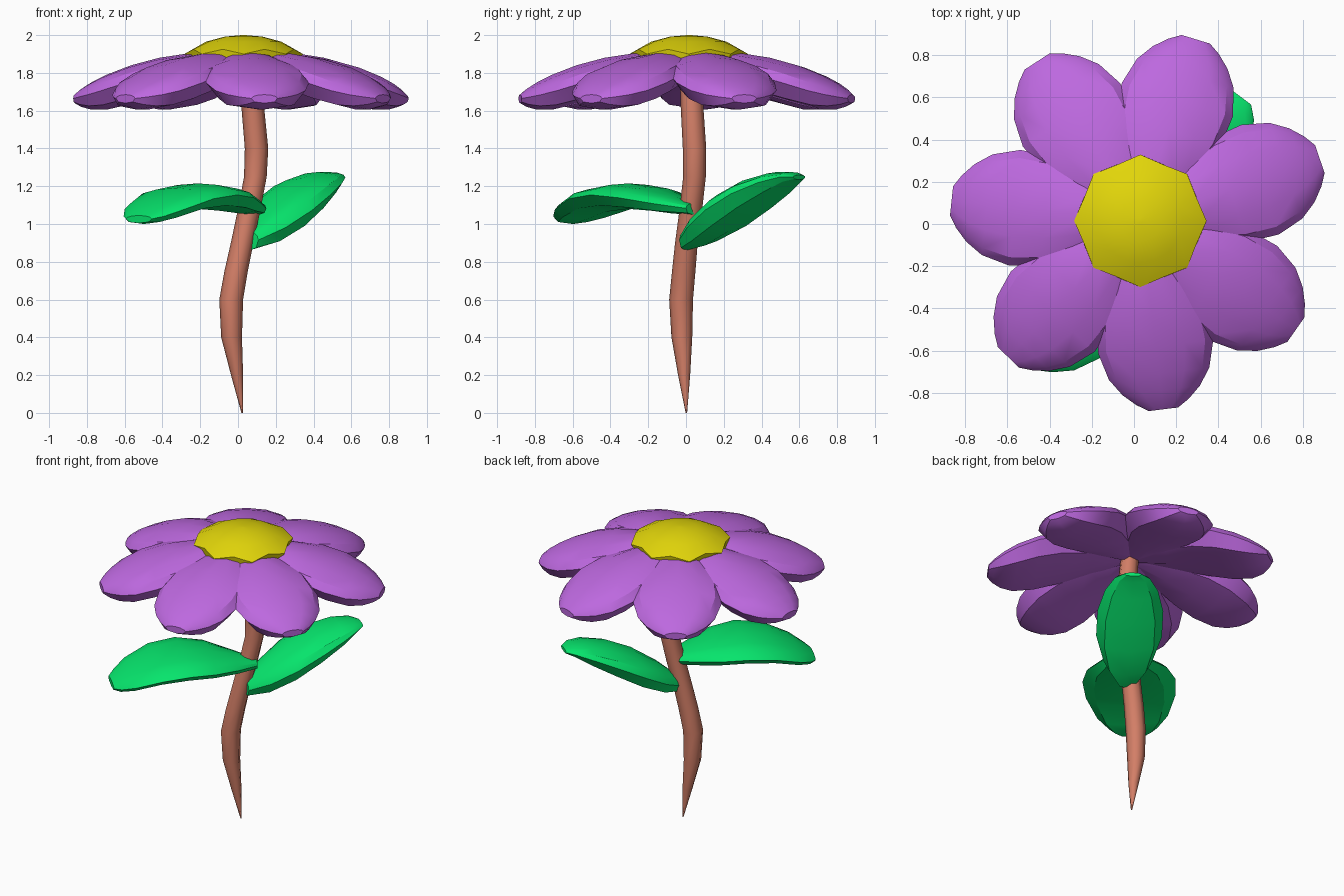
import bpy, math
from mathutils import Vector

if "Cube" in bpy.data.objects:
    bpy.data.objects.remove(bpy.data.objects["Cube"])


def material(name, rgb):
    m = bpy.data.materials.new(name)
    m.diffuse_color = (*rgb, 1)
    m.use_nodes = True
    m.node_tree.nodes["Principled BSDF"].inputs["Base Color"].default_value = m.diffuse_color
    return m


PURPLE = material("purple", (0.51, 0.14, 0.74))
GREEN = material("green", (0.002, 0.78, 0.15))
YELLOW = material("yellow", (0.76, 0.67, 0.003))
BROWN = material("brown", (0.65, 0.21, 0.135))


def loft(name, rings, mat, sharp=30):
    """Skin closed rings of equal size, cap both ends, keep sharp edges."""
    n = len(rings[0])
    verts = [p for r in rings for p in r]
    faces = [tuple(reversed(range(n)))]
    for i in range(len(rings) - 1):
        a = i * n
        for j in range(n):
            k = (j + 1) % n
            faces.append((a + j, a + k, a + n + k, a + n + j))
    faces.append(tuple(range(len(verts) - n, len(verts))))
    me = bpy.data.meshes.new(name)
    me.from_pydata(verts, [], faces)
    me.materials.append(mat)
    ob = bpy.data.objects.new(name, me)
    bpy.context.collection.objects.link(ob)
    bpy.ops.object.select_all(action='DESELECT')
    bpy.context.view_layer.objects.active = ob
    ob.select_set(True)
    bpy.ops.object.shade_smooth_by_angle(angle=math.radians(sharp))
    return ob


# Cross-section of petals and leaves: (share of half width, share of thickness)
SECTION = [(-1, .55), (-.75, .14), (0, 0), (.75, .14), (1, .55),
           (.86, .78), (.5, .94), (0, 1), (-.5, .94), (-.86, .78)]


def blade(name, base, degrees, stations, mat):
    """Stations: distance along, half width, top height, underside height."""
    a = math.radians(degrees)
    d = Vector((math.cos(a), math.sin(a)))
    side = Vector((-d.y, d.x))
    rings = []
    for u, w, top, low in stations:
        ring = []
        for s, h in SECTION:
            p = Vector(base) + d * u + side * (s * w)
            ring.append((p.x, p.y, low + (top - low) * h))
        rings.append(list(reversed(ring)))
    return loft(name, rings, mat)


# Seven drooping petals
CENTRE = (0.03, 0.015)
petal = [(.04, .06, 1.90, 1.76), (.25, .18, 1.91, 1.72), (.45, .26, 1.88, 1.675),
         (.60, .275, 1.84, 1.635), (.73, .24, 1.79, 1.605), (.81, .185, 1.75, 1.605),
         (.865, .125, 1.715, 1.62), (.9, .07, 1.685, 1.64)]
for i, ang in enumerate((73, 123, 174, 226, 277, 325, 19)):
    blade(f"petal_{i + 1}", CENTRE, ang, petal, PURPLE)

# Two leaves
blade("front_leaf", (0.10, 0.02), 226,
      [(-.02, .05, 1.11, 1.05), (.12, .15, 1.15, 1.055), (.28, .25, 1.195, 1.07),
       (.45, .29, 1.215, 1.08), (.62, .28, 1.19, 1.065), (.78, .22, 1.125, 1.02),
       (.86, .15, 1.075, 1.0), (.9, .095, 1.045, 1.005)], GREEN)
blade("back_leaf", (0.06, 0.0), 53,
      [(0, .06, .96, .86), (.12, .15, 1.06, .885), (.28, .205, 1.165, .96),
       (.45, .205, 1.24, 1.06), (.6, .165, 1.275, 1.15), (.70, .11, 1.275, 1.215),
       (.75, .055, 1.26, 1.235)], GREEN)


def circle(cx, cy, z, r, n):
    return [(cx + r * math.cos(j * math.tau / n), cy + r * math.sin(j * math.tau / n), z)
            for j in range(n)]


# Curved stem, pointed at the foot
stem = [(.022, .002, 0, .004), (-.005, -.01, .2, .032), (-.034, -.022, .4, .055),
        (-.036, -.026, .6, .063), (-.01, -.012, .75, .062), (.022, .002, .9, .06),
        (.06, .026, 1.08, .06), (.092, .045, 1.25, .06), (.098, .045, 1.4, .062),
        (.078, .032, 1.62, .06), (.045, .02, 1.85, .055)]
loft("stem", [circle(x, y, z, r, 8) for x, y, z, r in stem], BROWN, 50)

# Domed flower centre with a scalloped rim
rings = [circle(*CENTRE, 1.86, .29, 16)]
rim = []
for j in range(16):
    r, z = (.314, 1.9) if j % 2 == 0 else (.288, 1.925)
    t = j * math.tau / 16
    rim.append((CENTRE[0] + r * math.cos(t), CENTRE[1] + r * math.sin(t), z))
rings.append(rim)
for r, z in ((.2, 1.965), (.1, 1.992), (.01, 2.0)):
    rings.append(circle(*CENTRE, z, r, 16))
loft("flower_centre", rings, YELLOW)
